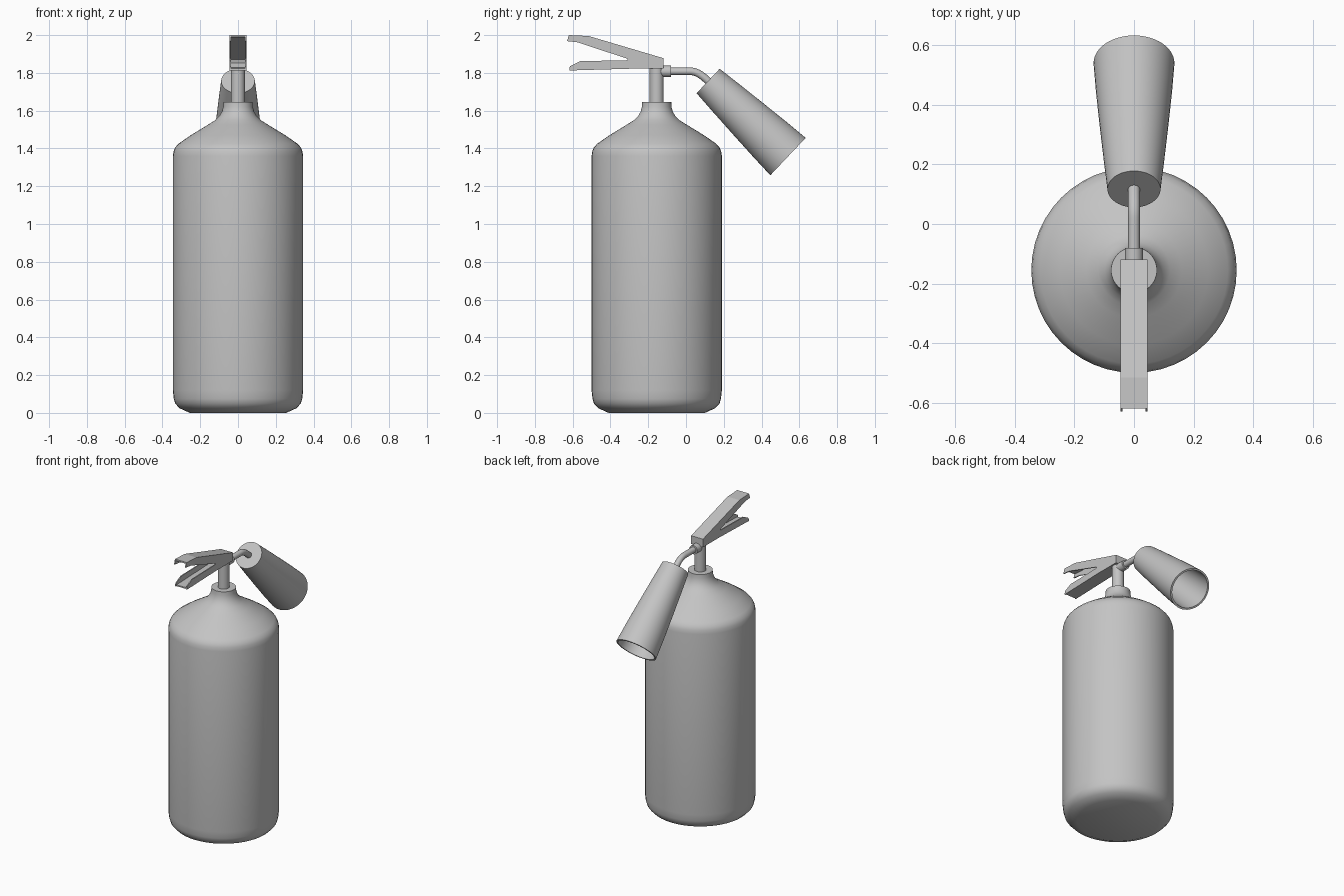
import bpy, bmesh, math
from mathutils import Vector

if "Cube" in bpy.data.objects:
    bpy.data.objects.remove(bpy.data.objects["Cube"])

grey = bpy.data.materials.new("plain grey")
grey.diffuse_color = (0.55, 0.55, 0.55, 1)
grey.use_nodes = True
grey.node_tree.nodes["Principled BSDF"].inputs["Base Color"].default_value = grey.diffuse_color
TANK_Y = -0.155


def finish(name, bm, angle=35):
    bmesh.ops.recalc_face_normals(bm, faces=bm.faces)
    me = bpy.data.meshes.new(name)
    bm.to_mesh(me)
    bm.free()
    ob = bpy.data.objects.new(name, me)
    bpy.context.collection.objects.link(ob)
    me.materials.append(grey)
    bpy.ops.object.select_all(action='DESELECT')
    ob.select_set(True)
    bpy.context.view_layer.objects.active = ob
    bpy.ops.object.shade_smooth_by_angle(angle=math.radians(angle))
    return ob


def lathe(name, profile, origin, axis=(0, 0, 1), segs=48, angle=35):
    """Revolve (radius, height) points around an axis and cap both ends."""
    bm = bmesh.new()
    rot = Vector((0, 0, 1)).rotation_difference(Vector(axis).normalized())
    rings = []
    for r, h in profile:
        rings.append([bm.verts.new(Vector(origin) + rot @ Vector(
            (r * math.cos(math.tau * i / segs), r * math.sin(math.tau * i / segs), h)))
            for i in range(segs)])
    for a, b in zip(rings, rings[1:]):
        for i in range(segs):
            j = (i + 1) % segs
            bm.faces.new((a[i], a[j], b[j], b[i]))
    bm.faces.new(rings[0])
    bm.faces.new(rings[-1])
    return finish(name, bm, angle)


def plate(name, outline, x0, x1):
    """Extrude a (y, z) outline from x0 to x1."""
    bm = bmesh.new()
    face = bm.faces.new([bm.verts.new((x0, y, z)) for y, z in outline])
    ext = bmesh.ops.extrude_face_region(bm, geom=[face])
    bmesh.ops.translate(bm, vec=(x1 - x0, 0, 0),
                        verts=[v for v in ext['geom'] if isinstance(v, bmesh.types.BMVert)])
    return finish(name, bm, 10)


# Tank with rounded base, shoulder and flared neck
lathe("tank", [(0.255, 0), (0.31, 0.025), (0.333, 0.05), (0.34, 0.075), (0.345, 0.12),
               (0.345, 1.36), (0.341, 1.385), (0.333, 1.405), (0.315, 1.425),
               (0.25, 1.47), (0.16, 1.525), (0.12, 1.55), (0.098, 1.572),
               (0.085, 1.595), (0.078, 1.62), (0.077, 1.645)], (0, TANK_Y, 0))

# Valve stem
lathe("valve_stem", [(0.037, 1.64), (0.037, 1.83)], (0, TANK_Y, 0), segs=24)

# Lever side walls, one on each side
walls = [(-0.12, 1.822), (-0.12, 1.878), (-0.515, 1.995), (-0.62, 2.0), (-0.63, 1.968),
         (-0.575, 1.962), (-0.31, 1.875), (-0.31, 1.867), (-0.56, 1.862),
         (-0.615, 1.835), (-0.618, 1.813), (-0.30, 1.822)]
for side, s in (("left", -1), ("right", 1)):
    plate("lever_wall_" + side, walls, s * 0.045, s * 0.038)

# Webs joining the walls: top of the squeeze lever, bottom of the carry handle
plate("upper_lever", [(-0.12, 1.878), (-0.515, 1.995), (-0.62, 2.0),
                      (-0.62, 1.99), (-0.515, 1.985), (-0.12, 1.867)], -0.04, 0.04)
plate("lower_handle", [(-0.12, 1.822), (-0.30, 1.822), (-0.612, 1.813),
                       (-0.612, 1.822), (-0.30, 1.832), (-0.12, 1.832)], -0.04, 0.04)
plate("lever_block", [(-0.12, 1.823), (-0.12, 1.877), (-0.31, 1.872), (-0.31, 1.823)][:2]
      + [(-0.20, 1.853), (-0.20, 1.823)], -0.04, 0.04)

# Hose nut
lathe("hose_nut", [(0.03, 0), (0.03, 0.06)], (0, -0.14, 1.808), (0, 1, 0), 24)

# Bent hose, swept along a bezier curve
cu = bpy.data.curves.new("hose", 'CURVE')
cu.dimensions = '3D'
cu.bevel_depth = 0.02
cu.bevel_resolution = 4
cu.use_fill_caps = True
sp = cu.splines.new('BEZIER')
sp.bezier_points.add(2)
path = [((-0.10, 1.808), (0.03, 0)), ((0.025, 1.808), (0.04, 0)), ((0.13, 1.745), (0.03, -0.028))]
for p, ((y, z), (dy, dz)) in zip(sp.bezier_points, path):
    p.co = (0, y, z)
    p.handle_left = (0, y - dy, z - dz)
    p.handle_right = (0, y + dy, z + dz)
tmp = bpy.data.objects.new("hose_path", cu)
bpy.context.collection.objects.link(tmp)
bm = bmesh.new()
bm.from_mesh(tmp.evaluated_get(bpy.context.evaluated_depsgraph_get()).to_mesh())
bpy.data.objects.remove(tmp)
finish("hose", bm)

# Discharge horn: closed at the hose end, hollow at the mouth
top, mouth = Vector((0, 0.117, 1.757)), Vector((0, 0.54, 1.357))
length = (mouth - top).length
lathe("horn", [(0.089, 0), (0.101, length * 0.22), (0.115, length * 0.5),
               (0.128, length * 0.78), (0.136, length), (0.124, length),
               (0.117, length * 0.78), (0.104, length * 0.5), (0.09, length * 0.22),
               (0.08, 0.015)], top, mouth - top)
